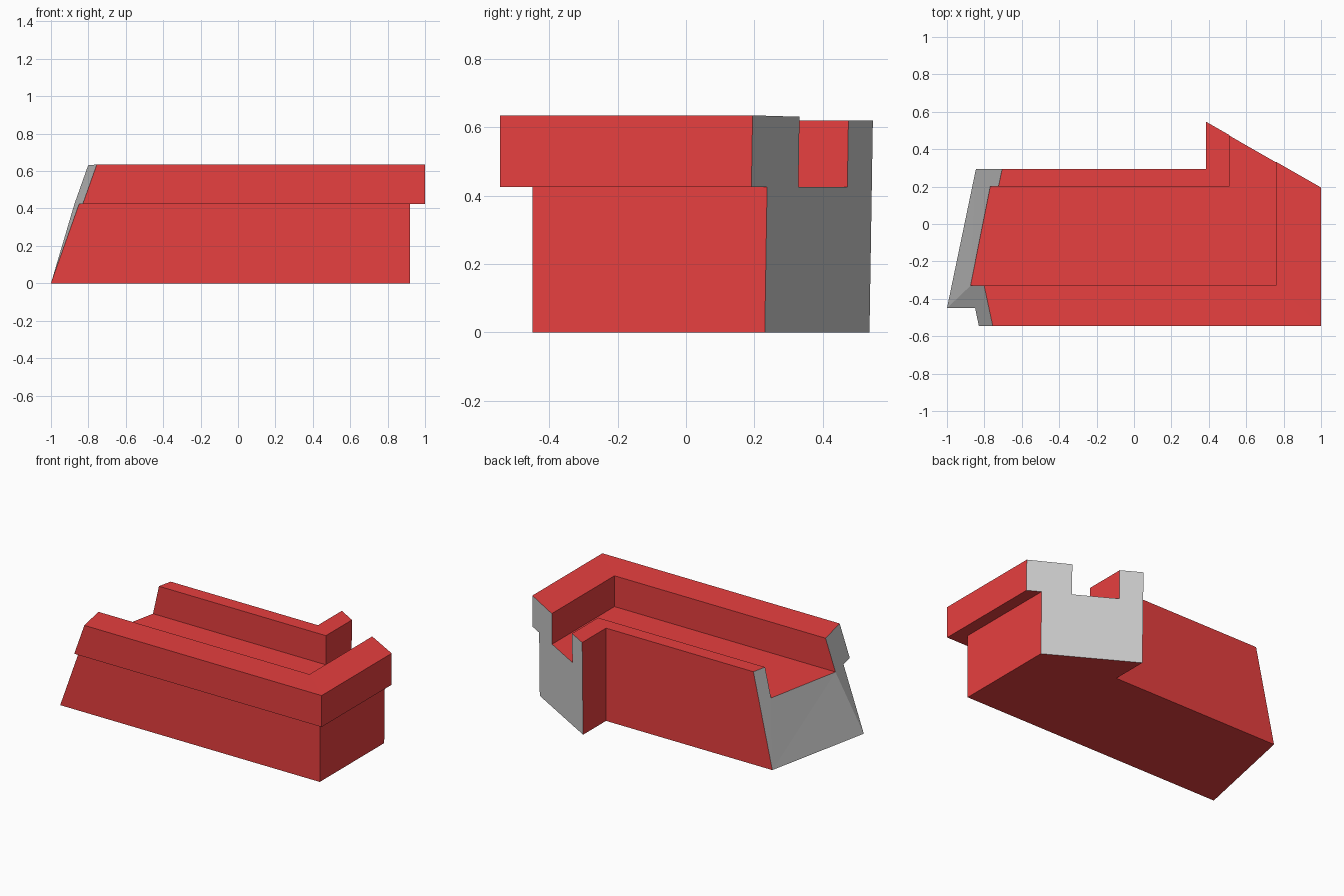
import bpy, bmesh

if "Cube" in bpy.data.objects:
    bpy.data.objects.remove(bpy.data.objects["Cube"])

# Gutter cross-section: (y on the long run, x on the short run, z)
PROFILE = [
    (-0.45, 0.92, 0.0), (-0.45, 0.92, 0.425),        # outer wall
    (-0.545, 1.0, 0.425), (-0.545, 1.0, 0.635),      # overhanging lip
    (-0.33, 0.76, 0.631), (-0.33, 0.76, 0.425),
    (0.20, 0.51, 0.425), (0.20, 0.51, 0.62),         # channel floor, inner wall
    (0.295, 0.385, 0.62), (0.295, 0.385, 0.0),
]


def left_cut(y, z):
    """Folded, sloping cut at the left end."""
    main = -1 + 0.208 * (y + 0.45) + 0.226 * z
    lip = -0.755 - 0.208 * (y + 0.545) + 0.355 * (z - 0.635)
    return max(main, lip)


def right_cut(x, z):
    """Slanted cut at the end of the short run."""
    return 0.547 - 0.573 * (x - 0.385) + 0.016 * (z - 0.62)


def material(name, color):
    m = bpy.data.materials.new(name)
    m.diffuse_color = color
    m.use_nodes = True
    m.node_tree.nodes["Principled BSDF"].inputs["Base Color"].default_value = m.diffuse_color
    return m


# Sweep the profile: left end, mitred corner, short-run end
bm = bmesh.new()
left = [bm.verts.new((left_cut(y, z), y, z)) for y, x, z in PROFILE]
corner = [bm.verts.new((x, y, z)) for y, x, z in PROFILE]
end = [bm.verts.new((x, right_cut(x, z), z)) for y, x, z in PROFILE]
n = len(PROFILE)
for a, b in ((left, corner), (corner, end)):
    for i in range(n):
        j = (i + 1) % n
        bm.faces.new((a[i], a[j], b[j], b[i]))

# Grey cut ends; the left one folds between the wall foot and channel floor
caps = [bm.faces.new(left[:6]), bm.faces.new([left[0]] + left[5:]), bm.faces.new(end)]
for f in caps:
    f.material_index = 1
bmesh.ops.recalc_face_normals(bm, faces=bm.faces[:])
bmesh.ops.triangulate(bm, faces=caps)

mesh = bpy.data.meshes.new("corner_gutter")
bm.to_mesh(mesh)
bm.free()
mesh.materials.append(material("red", (0.8, 0.05, 0.05, 1)))
mesh.materials.append(material("cut_grey", (0.6, 0.6, 0.6, 1)))
bpy.context.collection.objects.link(bpy.data.objects.new("corner_gutter", mesh))
